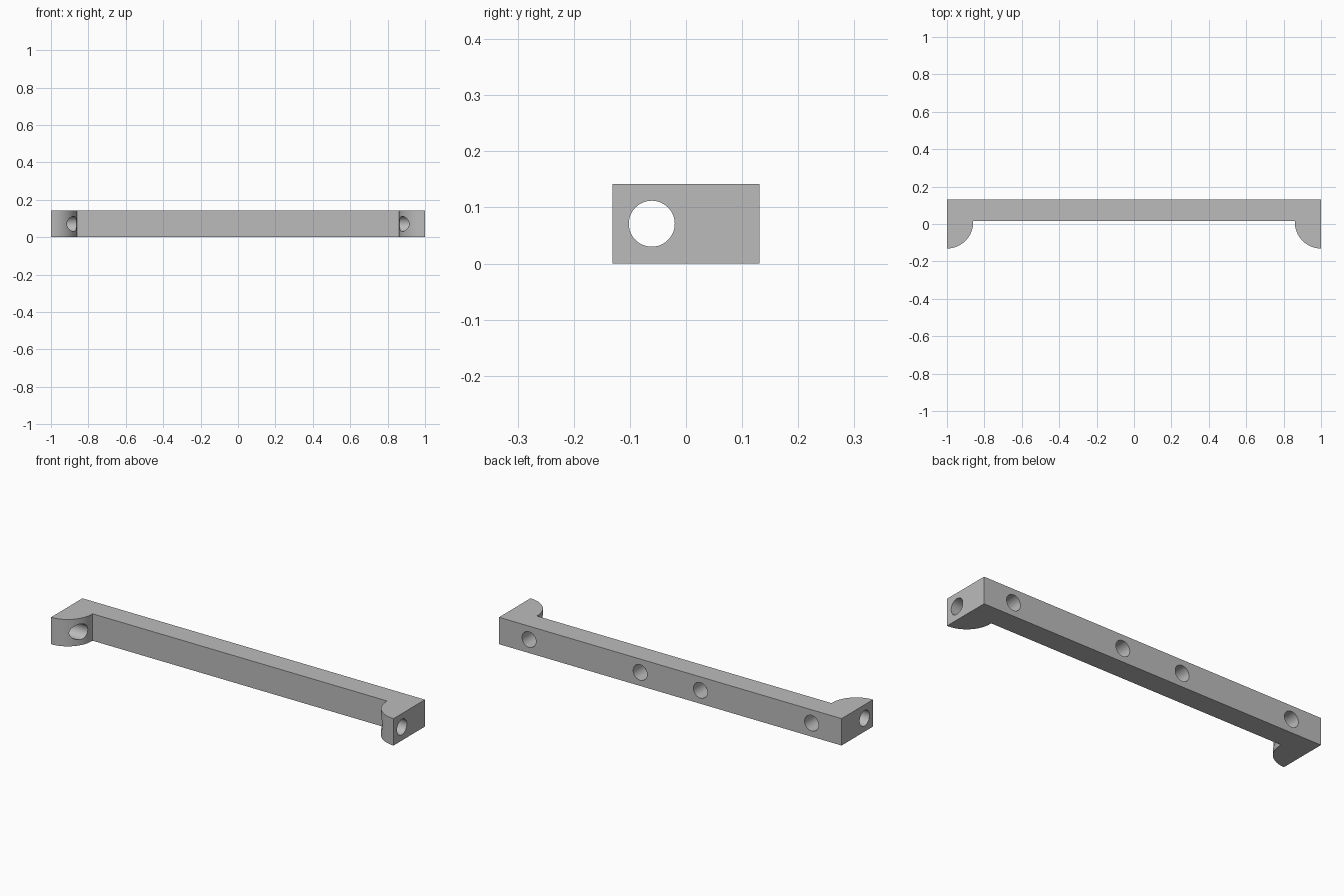
import bpy
import bmesh
import math
from mathutils import Matrix

old = bpy.data.objects.get("Cube")
if old:
    bpy.data.objects.remove(old, do_unlink=True)

HEIGHT = 0.142       # bar height
BACK = 0.131         # back face of the bar
INNER = 0.015        # front face of the bar between the lugs
LUG = 0.14           # lug radius
HOLE = 0.041         # radius of every hole
MID = HEIGHT / 2

grey = bpy.data.materials.new("plain grey")
grey.use_nodes = True
colour = (0.5, 0.5, 0.5, 1)
grey.diffuse_color = colour
grey.node_tree.nodes["Principled BSDF"].inputs["Base Color"].default_value = colour


def add_object(name, bm):
    mesh = bpy.data.meshes.new(name)
    bm.to_mesh(mesh)
    bm.free()
    obj = bpy.data.objects.new(name, mesh)
    mesh.materials.append(grey)
    bpy.context.collection.objects.link(obj)
    return obj


# Bar outline with a quarter-round lug at each end, seen from above
centre_y = LUG - BACK
steps = 20
arc = [(1 - LUG * math.cos(t), centre_y - LUG * math.sin(t))
       for t in (math.pi / 2 * i / steps for i in range(steps + 1))]
right_half = [(1 - LUG, INNER)] + arc + [(1, BACK)]
outline = right_half + [(-x, y) for x, y in reversed(right_half)]

bm = bmesh.new()
base = bm.faces.new([bm.verts.new((x, y, 0)) for x, y in outline])
extruded = bmesh.ops.extrude_face_region(bm, geom=[base])
top = [v for v in extruded["geom"] if isinstance(v, bmesh.types.BMVert)]
bmesh.ops.translate(bm, verts=top, vec=(0, 0, HEIGHT))
bmesh.ops.recalc_face_normals(bm, faces=bm.faces[:])
bar = add_object("mounting_bar", bm)

# Drill bits: one through each lug, four blind holes in the back
bm = bmesh.new()


def drill(position, length, axis):
    matrix = Matrix.Translation(position) @ Matrix.Rotation(math.pi / 2, 4, axis)
    bmesh.ops.create_cone(bm, cap_ends=True, segments=48, radius1=HOLE,
                          radius2=HOLE, depth=length, matrix=matrix)


for side in (-1, 1):
    drill((side, -0.061, MID), 0.5, 'Y')
    for x in (0.825, 0.176):
        drill((side * x, BACK, MID), 0.18, 'X')
cutter = add_object("hole_cutter", bm)
cutter.hide_render = True

cut = bar.modifiers.new("holes", 'BOOLEAN')
cut.operation = 'DIFFERENCE'
cut.solver = 'EXACT'
cut.object = cutter
bpy.ops.object.select_all(action='DESELECT')
bpy.context.view_layer.objects.active = bar
bar.select_set(True)
bpy.ops.object.modifier_apply(modifier=cut.name)
bpy.data.objects.remove(cutter, do_unlink=True)

# Smooth the curved walls, keep the edges crisp
bpy.ops.object.shade_smooth_by_angle(angle=math.radians(30))
